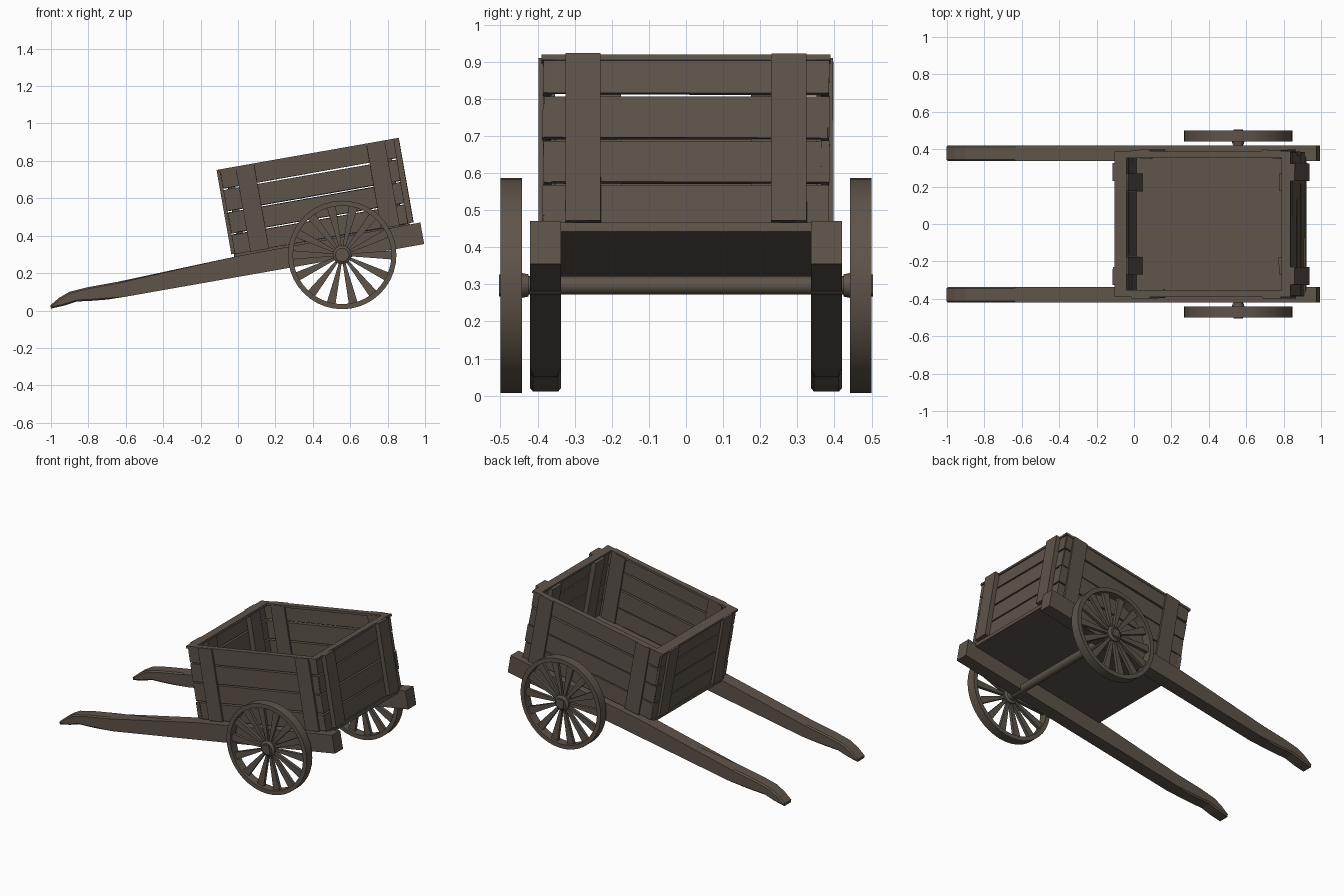
import bpy, bmesh, math, random
from mathutils import Matrix, Vector

random.seed(4)
if "Cube" in bpy.data.objects:
    bpy.data.objects.remove(bpy.data.objects["Cube"])


def make_material(name, rgb):
    mat = bpy.data.materials.new(name)
    mat.use_nodes = True
    mat.diffuse_color = (*rgb, 1)
    mat.node_tree.nodes["Principled BSDF"].inputs["Base Color"].default_value = (*rgb, 1)
    return mat


wood = make_material("weathered brown wood", (0.112, 0.088, 0.068))

# Body and shafts are built level, then tipped down toward the handles
TILT = Matrix.Rotation(math.radians(-10), 4, 'Y')


def finish(name, bm, matrix=None, smooth=False):
    if matrix:
        bm.transform(matrix)
    bmesh.ops.recalc_face_normals(bm, faces=bm.faces)
    mesh = bpy.data.meshes.new(name)
    bm.to_mesh(mesh)
    bm.free()
    mesh.materials.append(wood)
    obj = bpy.data.objects.new(name, mesh)
    bpy.context.collection.objects.link(obj)
    if smooth:
        bpy.ops.object.select_all(action='DESELECT')
        obj.select_set(True)
        bpy.context.view_layer.objects.active = obj
        bpy.ops.object.shade_smooth_by_angle(angle=math.radians(35))
    return obj


def board(name, xs, ys, zs, wobble=0.0):
    """Box between the given limits, with slightly uneven corners."""
    bm = bmesh.new()
    bmesh.ops.create_cube(bm, size=1)
    for v in bm.verts:
        v.co = Vector([lim[0] if c < 0 else lim[1] for c, lim in zip(v.co, (xs, ys, zs))])
        v.co += Vector([random.uniform(-wobble, wobble) for _ in range(3)])
    return finish(name, bm, TILT)


def prism(bm, outline, y0, y1):
    """Extrude an (x, z) outline along y."""
    face = bm.faces.new([bm.verts.new((x, y0, z)) for x, z in outline])
    ext = bmesh.ops.extrude_face_region(bm, geom=[face])
    bmesh.ops.translate(bm, vec=(0, y1 - y0, 0),
                        verts=[g for g in ext["geom"] if isinstance(g, bmesh.types.BMVert)])


def lathe(bm, profile, center, steps):
    """Spin a closed or capped (radius, y) profile about the y direction."""
    verts = [bm.verts.new((center[0] + r, y, center[1])) for r, y in profile]
    edges = [bm.edges.new(pair) for pair in zip(verts, verts[1:])]
    bmesh.ops.spin(bm, geom=verts + edges, cent=(center[0], 0, center[1]), axis=(0, 1, 0),
                   angle=math.tau, steps=steps, use_duplicate=False)
    bmesh.ops.remove_doubles(bm, verts=bm.verts, dist=0.0005)


# Floor
board("floor", (0.03, 0.985), (-0.36, 0.36), (0.275, 0.3))

# Four plank rows on every wall
rows = [(0.3, 0.404), (0.412, 0.524), (0.533, 0.647), (0.656, 0.757)]
for i, row in enumerate(rows):
    for side, s in (("left", 1), ("right", -1)):
        trim = random.uniform(0, 0.012)
        board(f"{side}_side_plank_{i + 1}", (0.036 + trim, 0.984 - trim),
              sorted((s * 0.363, s * 0.386)), row, 0.002)
    for end, xs in (("handle_end", (0.035, 0.064)), ("tail_end", (0.947, 0.977))):
        trim = random.uniform(0, 0.008)
        board(f"{end}_plank_{i + 1}", xs, (-0.388 + trim, 0.388 - trim), row, 0.002)

# Battens outside and inside the walls
for side, s in (("back", 1), ("front", -1)):
    for tag, xs in (("handle", (0.12, 0.22)), ("tail", (0.83, 0.93))):
        board(f"{side}_{tag}_outer_batten", xs, sorted((s * 0.384, s * 0.397)), (0.298, 0.759), 0.001)
        board(f"{side}_{tag}_inner_batten", xs, sorted((s * 0.352, s * 0.366)), (0.3, 0.752), 0.001)
    outer, inner = sorted((s * 0.23, s * 0.325)), sorted((s * 0.175, s * 0.27))
    board(f"{side}_handle_end_outer_batten", (0.018, 0.036), outer, (0.302, 0.759), 0.001)
    board(f"{side}_tail_end_outer_batten", (0.975, 1.006), outer, (0.302, 0.759), 0.001)
    board(f"{side}_handle_end_inner_batten", (0.062, 0.1), inner, (0.3, 0.75), 0.001)
    board(f"{side}_tail_end_inner_batten", (0.918, 0.95), inner, (0.3, 0.75), 0.001)
    # Rim along the sides
    board(f"{side}_rim", (0.03, 0.985), sorted((s * 0.354, s * 0.39)), (0.745, 0.76))

# Rim across the ends
board("handle_end_rim", (0.028, 0.092), (-0.39, 0.39), (0.745, 0.76))
board("tail_end_rim", (0.936, 0.983), (-0.39, 0.39), (0.745, 0.76))

# Shafts with curved handles
shaft = [(1.042, 0.177), (1.042, 0.294), (0.05, 0.287), (-0.6, 0.263), (-0.77, 0.262),
         (-0.87, 0.255), (-0.93, 0.233), (-0.983, 0.202), (-0.983, 0.184), (-0.91, 0.187),
         (-0.84, 0.197), (-0.76, 0.187), (-0.68, 0.179), (-0.58, 0.177)]
for side, s in (("back", 1), ("front", -1)):
    bm = bmesh.new()
    prism(bm, shaft, s * 0.337, s * 0.42)
    # Ease the long edges of the grip
    grip = [e for e in bm.edges if all(v.co.x < -0.59 for v in e.verts)
            and abs(e.verts[0].co.y - e.verts[1].co.y) < 0.01]
    bmesh.ops.bevel(bm, geom=grip, offset=0.008, segments=1, affect='EDGES')
    finish(f"{side}_shaft", bm, TILT)

# Axle
HUB = (0.557, 0.297)
bm = bmesh.new()
lathe(bm, [(0, -0.47), (0.025, -0.47), (0.025, 0.47), (0, 0.47)], HUB, 16)
finish("axle", bm, smooth=True)

# Wheels
for side, s in (("back", 1), ("front", -1)):
    bm = bmesh.new()
    lathe(bm, [(0.263, s * 0.442), (0.29, s * 0.442), (0.29, s * 0.5),
               (0.263, s * 0.5), (0.263, s * 0.442)], HUB, 40)
    finish(f"{side}_wheel_rim", bm, smooth=True)

    bm = bmesh.new()
    lathe(bm, [(0, s * 0.425), (0.03, s * 0.425), (0.034, s * 0.445), (0.05, s * 0.452),
               (0.05, s * 0.488), (0.036, s * 0.498), (0, s * 0.498)], HUB, 16)
    finish(f"{side}_wheel_hub", bm, smooth=True)

    bm = bmesh.new()
    prism(bm, [(-0.022, -0.026), (0.022, -0.026), (0.022, 0.026), (-0.022, 0.026)],
          s * 0.49, s * 0.504)
    finish(f"{side}_hub_cap", bm, Matrix.Translation((HUB[0], 0, HUB[1])) @ TILT)

    # Spokes widen toward the rim
    bm = bmesh.new()
    count = 14
    for k in range(count):
        old = set(bm.verts)
        prism(bm, [(-0.007, 0.04), (0.007, 0.04), (0.024, 0.268), (-0.024, 0.268)],
              s * 0.461, s * 0.481)
        bmesh.ops.rotate(bm, cent=(0, 0, 0), verts=[v for v in bm.verts if v not in old],
                         matrix=Matrix.Rotation(math.tau * (k + 0.5) / count, 3, 'Y'))
    finish(f"{side}_wheel_spokes", bm, Matrix.Translation((HUB[0], 0, HUB[1])))
